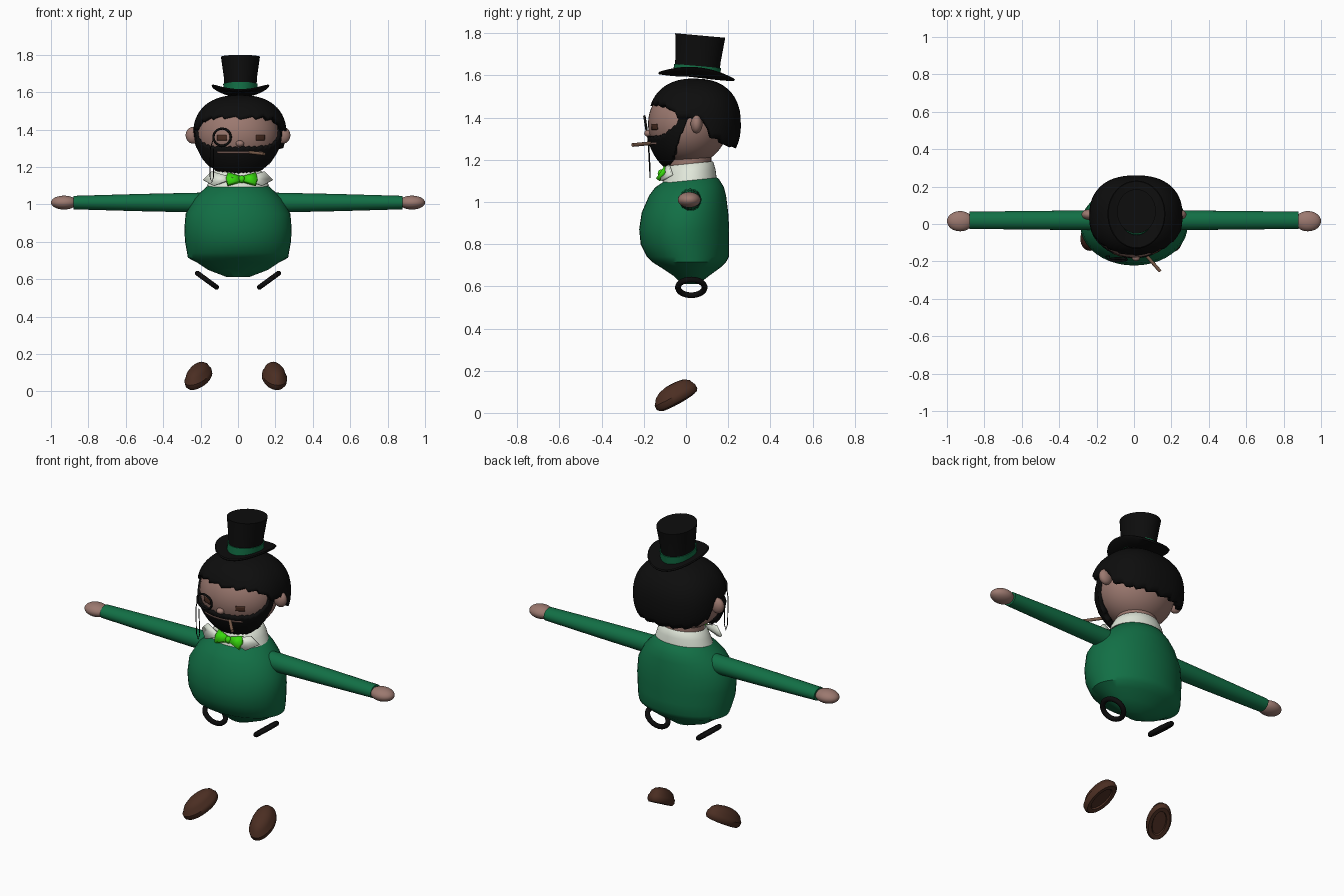
import bpy
import bmesh
from math import sin, cos, pi, radians, copysign
from mathutils import Vector

default_cube = bpy.data.objects.get("Cube")
if default_cube:
    bpy.data.objects.remove(default_cube, do_unlink=True)


def material(name, red, green, blue):
    mat = bpy.data.materials.new(name)
    mat.use_nodes = True
    colour = (red, green, blue, 1)
    mat.diffuse_color = colour
    shader = mat.node_tree.nodes["Principled BSDF"]
    shader.inputs["Base Color"].default_value = colour
    shader.inputs["Roughness"].default_value = 0.8
    return mat


green = material("coat_green", 0.006, 0.16, 0.06)
skin = material("skin", 0.33, 0.19, 0.16)
black = material("black", 0.004, 0.004, 0.004)
brown = material("shoe_brown", 0.07, 0.027, 0.016)
white = material("collar_white", 0.75, 0.8, 0.7)
lime = material("bow_lime", 0.04, 0.7, 0.004)
tan = material("cigar_tan", 0.2, 0.11, 0.07)


def finish(name, bm, mat, location=(0, 0, 0), rotation=(0, 0, 0), angle=40):
    mesh = bpy.data.meshes.new(name)
    bm.to_mesh(mesh)
    bm.free()
    mesh.materials.append(mat)
    mesh.shade_smooth()
    mesh.set_sharp_from_angle(angle=radians(angle))
    obj = bpy.data.objects.new(name, mesh)
    obj.location, obj.rotation_euler = location, rotation
    bpy.context.collection.objects.link(obj)
    return obj


def thicken(obj, amount, offset=-1):
    mod = obj.modifiers.new("thickness", "SOLIDIFY")
    mod.thickness, mod.offset = amount, offset


def loft(name, rings, mat, location=(0, 0, 0), rotation=(0, 0, 0), bend=None, sides=40):
    """Skin elliptical rings given as height, half width, front y, back y."""
    bm = bmesh.new()
    loops = []
    for z, half, front, back in rings:
        loop = []
        for i in range(sides):
            a = 2 * pi * i / sides
            p = Vector((half * cos(a), (front + back) / 2 + (back - front) / 2 * sin(a), z))
            if bend:
                p.z += bend(p)
            loop.append(bm.verts.new(p))
        loops.append(loop)
    for low, high in zip(loops, loops[1:]):
        for i in range(sides):
            j = (i + 1) % sides
            bm.faces.new((low[i], low[j], high[j], high[i]))
    bm.faces.new(loops[0])
    bm.faces.new(loops[-1])
    bmesh.ops.recalc_face_normals(bm, faces=bm.faces)
    return finish(name, bm, mat, location, rotation)


def ball(name, mat, location, scale):
    bm = bmesh.new()
    bmesh.ops.create_uvsphere(bm, u_segments=40, v_segments=24, radius=1)
    bmesh.ops.scale(bm, vec=scale, verts=bm.verts)
    return finish(name, bm, mat, location)


def keyed(keys, jag=0, teeth=9):
    """Elevation by azimuth from key points, with a saw-tooth edge."""
    def value(a):
        x = abs(a)
        for (x0, y0), (x1, y1) in zip(keys, keys[1:]):
            if x <= x1:
                break
        t = min((x - x0) / (x1 - x0), 1)
        return y0 + (y1 - y0) * t + jag * (((a + 180) / teeth) % 1 - 0.5)
    return value


def patch(name, centre, radii, span, lower, upper, mat, thick, power=1.0, cols=24, rows=10):
    """Piece of a rounded shell between two elevation curves; azimuth 0 is the front."""
    def boxy(v):
        return copysign(abs(v) ** power, v)
    bm = bmesh.new()
    grid = []
    for i in range(cols + 1):
        a = span[0] + (span[1] - span[0]) * i / cols
        col = []
        for j in range(rows + 1):
            e = radians(lower(a) + (upper(a) - lower(a)) * j / rows)
            flat = boxy(cos(e))
            unit = (flat * boxy(sin(radians(a))), -flat * boxy(cos(radians(a))), boxy(sin(e)))
            col.append(bm.verts.new([c + r * u for c, r, u in zip(centre, radii, unit)]))
        grid.append(col)
    for c, d in zip(grid, grid[1:]):
        for j in range(rows):
            bm.faces.new((c[j], d[j], d[j + 1], c[j + 1]))
    bmesh.ops.remove_doubles(bm, verts=bm.verts, dist=0.0002)
    obj = finish(name, bm, mat)
    thicken(obj, thick)
    return obj


def plate(name, points, mat, thick, location=(0, 0, 0), rotation=(0, 0, 0)):
    bm = bmesh.new()
    bm.faces.new([bm.verts.new(p) for p in points])
    obj = finish(name, bm, mat, location, rotation)
    thicken(obj, thick, 0)


def tube(name, points, radius, mat):
    curve = bpy.data.curves.new(name, "CURVE")
    curve.dimensions = "3D"
    curve.bevel_depth, curve.bevel_resolution, curve.use_fill_caps = radius, 3, True
    line = curve.splines.new("POLY")
    line.points.add(len(points) - 1)
    for point, co in zip(line.points, points):
        point.co = (*co, 1)
    curve.materials.append(mat)
    bpy.context.collection.objects.link(bpy.data.objects.new(name, curve))


def ring(name, major, minor, location, rotation, mat):
    bpy.ops.mesh.primitive_torus_add(major_radius=major, minor_radius=minor, major_segments=40,
                                     minor_segments=10, location=location, rotation=rotation)
    obj = bpy.context.object
    obj.name = name
    obj.data.materials.append(mat)
    obj.data.shade_smooth()


# Round coat with a flared hem
loft("coat", [(0.612, 0.06, -0.02, 0.06), (0.65, 0.16, -0.06, 0.11), (0.69, 0.22, -0.12, 0.165),
              (0.715, 0.268, -0.16, 0.19), (0.74, 0.272, -0.185, 0.203), (0.8, 0.283, -0.215, 0.203),
              (0.87, 0.287, -0.222, 0.205), (0.95, 0.28, -0.21, 0.2), (1.03, 0.235, -0.175, 0.19),
              (1.07, 0.195, -0.145, 0.18), (1.11, 0.15, -0.085, 0.155), (1.13, 0.1, -0.06, 0.12)], green)

# Neck and collar
loft("neck", [(1.08, 0.115, -0.08, 0.12), (1.24, 0.115, -0.08, 0.12)], skin)
loft("collar", [(1.1, 0.165, -0.11, 0.145), (1.14, 0.15, -0.1, 0.14), (1.175, 0.13, -0.09, 0.13),
                (1.18, 0.122, -0.085, 0.125), (1.11, 0.118, -0.08, 0.12)], white,
     bend=lambda p: 0.1 * p.y)

# Paired parts
for side, label in ((1, "left"), (-1, "right")):
    loft(label + "_sleeve", [(0, 0.053, -0.053, 0.053), (0.33, 0.046, -0.05, 0.05),
                             (0.68, 0.036, -0.046, 0.046)],
         green, (side * 0.2, 0.02, 1.01), (0, side * pi / 2, 0))
    ball(label + "_hand", skin, (side * 0.93, 0.015, 1.01), (0.07, 0.054, 0.037))
    ball(label + "_ear", skin, (side * 0.24, 0.05, 1.37), (0.04, 0.028, 0.045))
    plate(label + "_collar_wing", [(side * x, y, z) for x, y, z in (
        (0.02, -0.118, 1.14), (0.14, -0.08, 1.175), (0.185, -0.065, 1.13), (0.13, -0.115, 1.1))],
        white, 0.012)
    ring(label + "_trouser_cuff", 0.063, 0.014, (side * 0.166, 0.025, 0.595),
         (0, -side * 0.63, 0), black)
    yaw, across = (0.18, 0.193) if side > 0 else (-0.45, -0.207)
    loft(label + "_shoe", [(0.01, 0.034, -0.07, 0.07), (0.002, 0.038, -0.075, 0.075),
                           (0, 0.056, -0.1, 0.1), (0.012, 0.065, -0.11, 0.11),
                           (0.034, 0.065, -0.11, 0.11), (0.04, 0.06, -0.104, 0.106),
                           (0.062, 0.052, -0.088, 0.096), (0.078, 0.036, -0.06, 0.075),
                           (0.086, 0.015, -0.025, 0.035)],
         brown, (across, -0.037, 0.055), (0.49, 0, yaw))
    plate(label + "_bow_loop", [(side * x, 0, z) for x, z in (
        (0.008, 0.014), (0.075, 0.037), (0.084, 0), (0.075, -0.037), (0.008, -0.014))],
        lime, 0.024, (0.02, -0.112, 1.135), (-0.6, 0, 0))
ball("bow_knot", lime, (0.02, -0.116, 1.135), (0.018, 0.018, 0.02))

# Head with painted eyes and nose
head_centre = (0, 0.01, 1.37)
ball("head", skin, head_centre, (0.22, 0.19, 0.195))
ball("nose", skin, (0.01, -0.178, 1.325), (0.022, 0.02, 0.017))
for label, middle in (("left", 33), ("right", -23)):
    patch(label + "_eye", head_centre, (0.224, 0.194, 0.199), (middle - 7, middle + 7),
          lambda a: -8, lambda a: 0, brown, 0.006, cols=6, rows=4)

# Hair cap with ragged edge, sideburns running into the beard
hairline = keyed([(0, 23), (30, 25), (55, 20), (72, 8), (84, 4), (96, 6), (108, -12),
                  (135, -24), (180, -26)], jag=6, teeth=18)
patch("hair", (0.01, 0.04, 1.37), (0.25, 0.22, 0.215), (-180, 180), hairline, lambda a: 90,
      black, 0.03, power=0.85, cols=100, rows=14)
beard_low = keyed([(0, -54), (50, -50), (65, -38), (78, -14), (88, 2), (95, 14)], jag=4)
beard_top = keyed([(0, -15), (45, -14), (60, -9), (72, -2), (82, 12), (95, 24)], jag=3)
patch("beard", head_centre, (0.235, 0.2, 0.25), (-95, 95), beard_low, beard_top, black, 0.03, cols=70)
patch("mouth", head_centre, (0.238, 0.203, 0.253), (-30, 36), lambda a: -22.5, lambda a: -20.5,
      skin, 0.005, rows=2)

# Monocle, its chain and the cigar
ring("monocle", 0.046, 0.006, (-0.085, -0.19, 1.36), (pi / 2 + 0.15, 0, 0), black)
tube("monocle_chain", [(-0.132, -0.19, 1.35), (-0.148, -0.18, 1.3), (-0.15, -0.172, 1.15),
                       (-0.14, -0.17, 1.115), (-0.13, -0.17, 1.15), (-0.13, -0.178, 1.3)],
     0.0025, black)
tube("cigar", [(0.05, -0.15, 1.28), (0.14, -0.253, 1.27)], 0.009, tan)

# Top hat leaning back, with curled brim
hat = {"location": (0.013, 0.05, 1.595), "rotation": (-0.09, 0, 0)}
loft("hat_crown", [(0, 0.085, -0.105, 0.105), (0.08, 0.088, -0.108, 0.108),
                   (0.195, 0.104, -0.119, 0.119)], black, **hat)
loft("hat_band", [(0.006, 0.091, -0.111, 0.111), (0.05, 0.092, -0.112, 0.112)], green, **hat)
loft("hat_brim", [(-0.008, 0.07, -0.09, 0.09), (-0.008, 0.11, -0.135, 0.135),
                  (-0.006, 0.15, -0.178, 0.178), (0, 0.155, -0.183, 0.183),
                  (0.006, 0.15, -0.178, 0.178), (0.006, 0.11, -0.135, 0.135),
                  (0.006, 0.07, -0.09, 0.09)], black, bend=lambda p: 1.7 * p.x ** 2, **hat)
